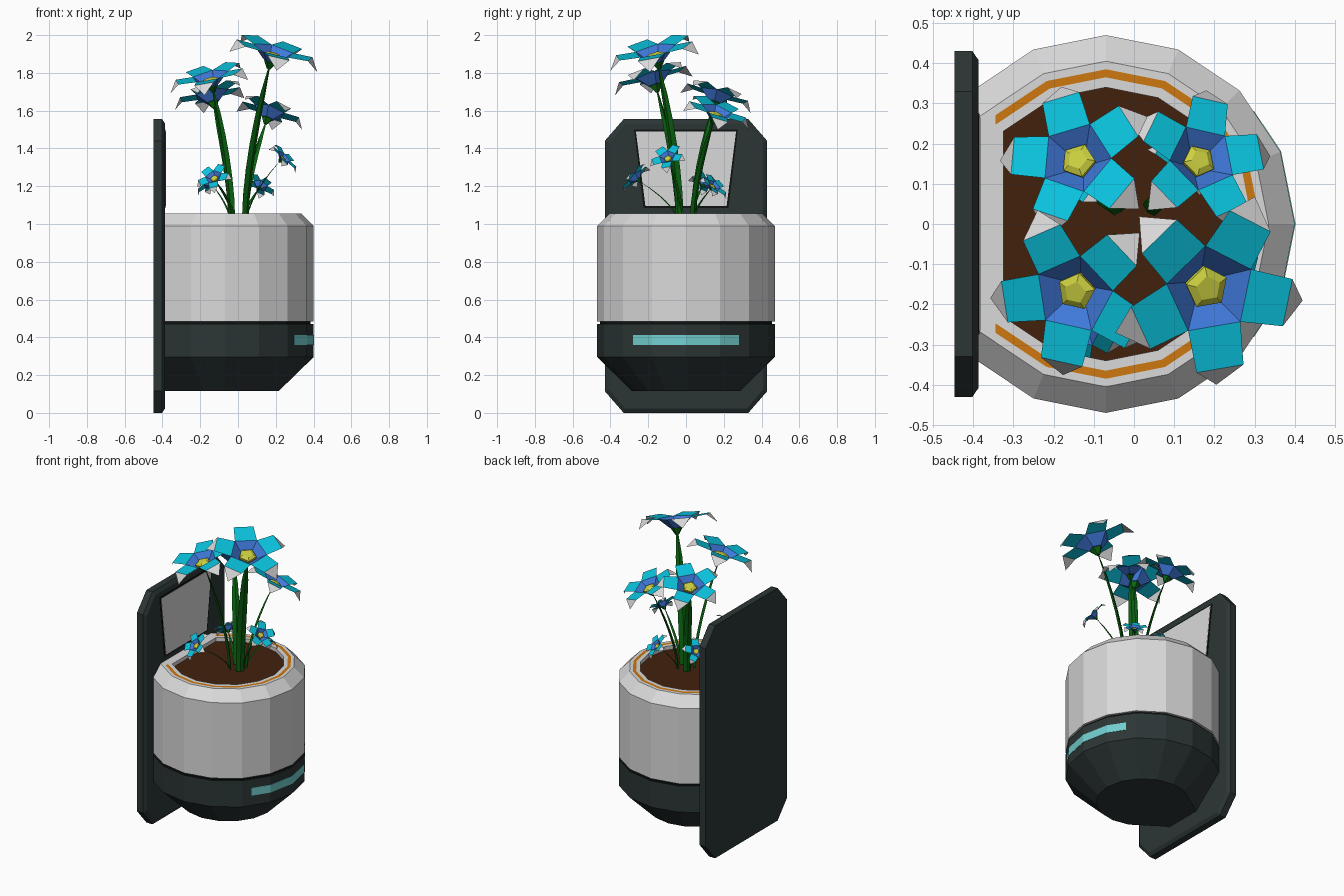
import bpy
import bmesh
from math import sin, cos, tan, radians, pi
from mathutils import Vector, Matrix

cube = bpy.data.objects.get("Cube")
if cube:
    bpy.data.objects.remove(cube)


def material(name, *rgb):
    m = bpy.data.materials.new(name)
    m.use_nodes = True
    m.diffuse_color = (*rgb, 1)
    bsdf = next(n for n in m.node_tree.nodes if n.type == 'BSDF_PRINCIPLED')
    bsdf.inputs["Base Color"].default_value = (*rgb, 1)
    return m


WHITE = material("shell white", 0.70, 0.70, 0.70)
DARK = material("dark slate", 0.025, 0.036, 0.036)
BLACK = material("gap black", 0.005, 0.006, 0.006)
LIGHT = material("light teal", 0.17, 0.62, 0.62)
ORANGE = material("trim orange", 0.62, 0.19, 0.005)
SOIL = material("soil brown", 0.055, 0.015, 0.004)
GREEN = material("stem green", 0.003, 0.13, 0.005)
BLUE = material("petal blue", 0.05, 0.19, 0.70)
CYAN = material("petal cyan", 0.003, 0.54, 0.72)
YELLOW = material("pollen yellow", 0.60, 0.63, 0.05)


def finish(bm, name, mats, fix_normals=True):
    if fix_normals:
        bmesh.ops.recalc_face_normals(bm, faces=bm.faces)
    mesh = bpy.data.meshes.new(name)
    bm.to_mesh(mesh)
    bm.free()
    for m in mats:
        mesh.materials.append(m)
    ob = bpy.data.objects.new(name, mesh)
    bpy.context.scene.collection.objects.link(ob)
    return ob


def add_loft(bm, rings, bands=None, start=0, end=0):
    """Skin closed rings; bands gives a material index per span, start and end those of the caps."""
    loops = [[bm.verts.new(p) for p in ring] for ring in rings]
    n = len(loops[0])
    for k, (a, b) in enumerate(zip(loops, loops[1:])):
        for i in range(n):
            j = (i + 1) % n
            f = bm.faces.new((a[i], a[j], b[j], b[i]))
            f.material_index = bands[k] if bands else 0
    for loop, index in ((loops[0], start), (loops[-1], end)):
        if index is not None:
            bm.faces.new(loop).material_index = index


def loft(name, rings, mats, **kw):
    bm = bmesh.new()
    add_loft(bm, rings, **kw)
    return finish(bm, name, mats)


# Pot: sixteen-sided outline with a flat back
CX = -0.07


def outline(r, z, back=-0.395):
    pts = [Vector((CX + r * cos(k * pi / 8), r * sin(k * pi / 8), z)) for k in range(-6, 7)]
    for end, near in ((0, 1), (-1, -2)):
        a, b = pts[near], pts[end]
        pts[end] = a + (b - a) * ((back - a.x) / (b.x - a.x))
    return pts


loft("pot_base", [outline(0.285, 0.115), outline(0.47, 0.295), outline(0.47, 0.47),
                  outline(0.455, 0.47), outline(0.455, 0.49)],
     [DARK, BLACK], bands=[0, 0, 1, 1], end=1)
loft("pot_shell", [outline(0.455, 0.485), outline(0.47, 0.485), outline(0.47, 0.99),
                   outline(0.405, 1.055), outline(0.385, 1.055, -0.345),
                   outline(0.365, 1.055, -0.345), outline(0.34, 1.055, -0.325),
                   outline(0.34, 1.03, -0.325)],
     [WHITE, ORANGE, SOIL], bands=[0, 0, 0, 0, 1, 0, 0], end=2)

# Light strip wrapped round the front of the base
pts = outline(0.47, 0)[4:9]
for end, near in ((0, 1), (-1, -2)):
    pts[end] = pts[near].lerp(pts[end], 0.66)
sections = []
for p in pts:
    d = Vector((p.x - CX, p.y, 0))
    sections.append([Vector((CX, 0, z)) + d * s
                     for s, z in ((0.99, 0.36), (1.004, 0.36), (1.004, 0.412), (0.99, 0.412))])
loft("light_strip", sections, [LIGHT])


# Back plate with clipped corners and a bevelled front edge
def plate_ring(x, inset):
    w, c, lo, hi = 0.43 - inset, 0.33 - inset * 0.4, inset, 1.555 - inset
    k = 0.115 + inset * 0.4
    half = [(c, 0 + lo), (w, k), (w, 1.555 - k), (c, hi)]
    return [(x, y, z) for y, z in half] + [(x, -y, z) for y, z in reversed(half)]


loft("back_plate", [plate_ring(-0.447, 0), plate_ring(-0.402, 0), plate_ring(-0.387, 0.022)], [DARK])


def trapezoid(x, grow):
    return [(x, y, z) for y, z in ((-0.215 - grow, 1.095 - grow), (0.215 + grow, 1.095 - grow),
                                   (0.265 + grow, 1.49 + grow), (-0.265 - grow, 1.49 + grow))]


loft("panel_border", [trapezoid(-0.39, 0.01), trapezoid(-0.384, 0.01)], [BLACK])
loft("panel", [trapezoid(-0.389, 0), trapezoid(-0.382, 0)], [WHITE])


# Flowers: blue cup, five folded petals, yellow centre, green calyx
def pentagon(r, z, turn=0):
    return [Vector((r * cos(turn + k * 2 * pi / 5), r * sin(turn + k * 2 * pi / 5), z))
            for k in range(5)]


def flower(name, place, azimuth, lean, phase, size):
    bm = bmesh.new()
    half = pi / 5
    apothem = 0.093
    add_loft(bm, [pentagon(0.045, -0.06, half), pentagon(apothem / cos(half), 0, half)], end=None)
    add_loft(bm, [pentagon(0.053, -0.048, half), pentagon(0.055, -0.03, half),
                  pentagon(0.032, -0.018, half)], bands=[3, 3], start=3, end=3)
    add_loft(bm, [pentagon(0.012, -0.105, half), pentagon(0.04, -0.062, half)],
             bands=[4], start=4, end=4)
    w = apothem * tan(half)
    for k in range(5):
        spin = Matrix.Rotation(k * 2 * pi / 5, 3, 'Z')
        v = [bm.verts.new(spin @ Vector(p)) for p in
             ((apothem, -w, 0), (apothem, w, 0), (0.2, w * 0.9, 0.012),
              (0.2, -w * 0.9, 0.012), (0.255, 0, -0.045))]
        bm.faces.new(v[:4]).material_index = 1
        bm.faces.new((v[3], v[2], v[4])).material_index = 2
    az = radians(azimuth)
    tilt = Matrix.Rotation(az, 4, 'Z') @ Matrix.Rotation(radians(lean), 4, 'Y')
    m = Matrix.Translation(place) @ tilt @ Matrix.Rotation(radians(phase) - az, 4, 'Z') \
        @ Matrix.Scale(size, 4)
    bm.transform(m)
    finish(bm, name, [BLUE, CYAN, WHITE, YELLOW, GREEN], False)
    return m @ Vector((0, 0, -0.1))


# Stems: flat tapering blades that curve outward
def stem(name, top, width):
    out = Vector((top.x, top.y, 0))
    side = Vector((-out.y, out.x, 0)).normalized()
    root = out.normalized() * 0.05
    rings = []
    steps = 6
    for i in range(steps + 1):
        t = i / steps
        c = root.lerp(out, t ** 1.6)
        c.z = 1.02 + (top.z - 1.02) * t
        w = width * (0.2 + 0.8 * (1 - t) ** 0.6 * (0.75 + t)) / 2
        n = out.normalized() * w * 0.35
        rings.append([c + side * w, c + n, c - side * w, c - n])
    loft(name, rings, [GREEN])


# place, azimuth of lean, lean angle, petal phase, size, stem width
FLOWERS = {
    "tall_flower": ((0.19, -0.165, 1.92), -41, 20, -10, 1.0, 0.065),
    "left_flower": ((-0.15, -0.175, 1.785), 230, 20, 187, 0.88, 0.058),
    "rear_flower": ((-0.145, 0.165, 1.69), 130, 22, 33, 0.8, 0.055),
    "low_flower": ((0.17, 0.165, 1.60), 45, 27, 8, 0.76, 0.05),
    "bud_front": ((-0.13, -0.27, 1.25), 245, 50, 190, 0.4, 0.022),
    "bud_side": ((0.245, -0.1, 1.355), -22, 48, -10, 0.4, 0.02),
    "bud_back": ((0.12, 0.15, 1.205), 55, 48, 10, 0.36, 0.02),
    "bud_rear": ((-0.15, 0.10, 1.22), 145, 48, 35, 0.36, 0.02),
}
for name, (place, azimuth, lean, phase, size, width) in FLOWERS.items():
    stem(name + "_stem", flower(name, place, azimuth, lean, phase, size), width)
